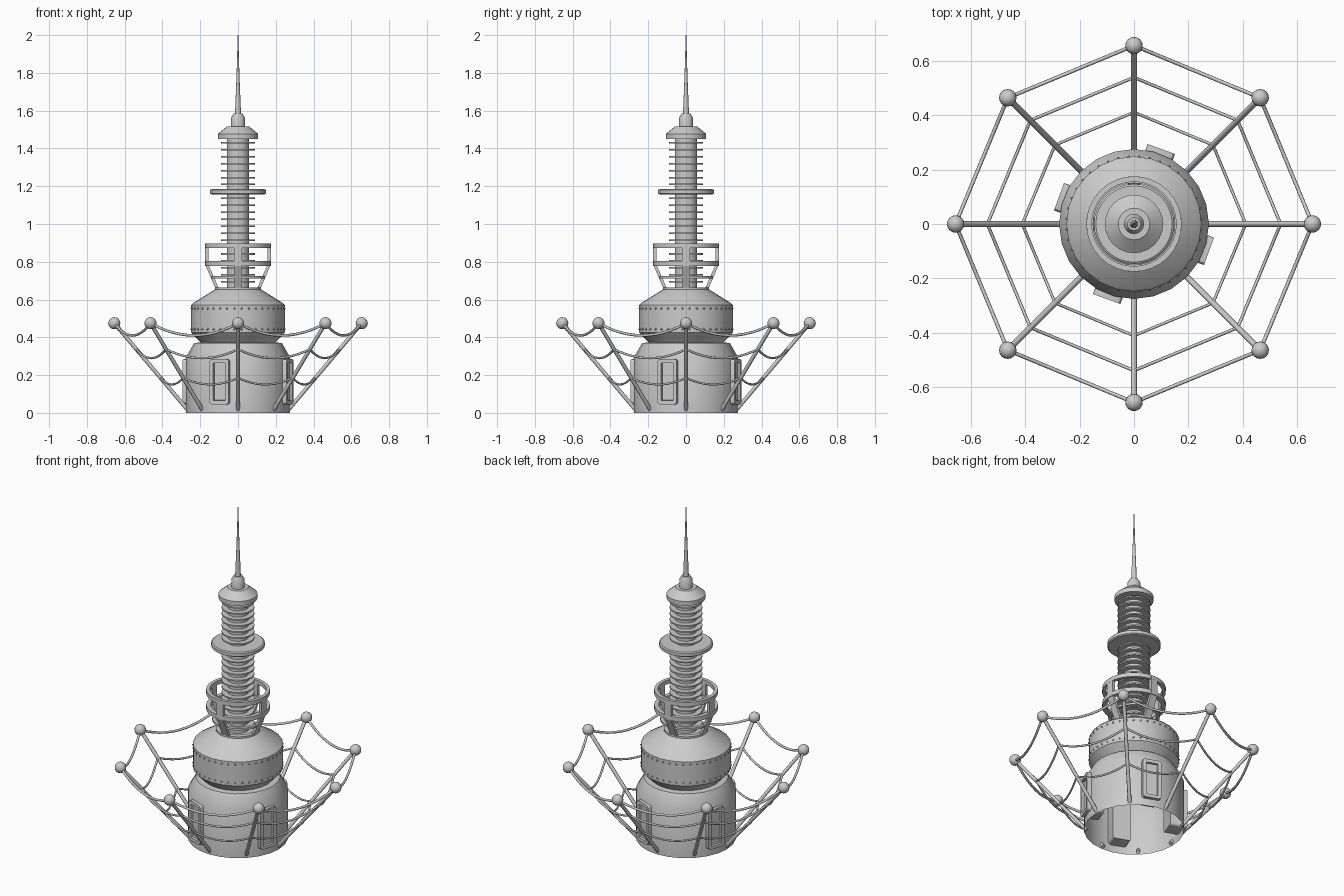
import bpy, bmesh
from math import sin, cos, pi, radians
from mathutils import Matrix, Vector

if "Cube" in bpy.data.objects:
    bpy.data.objects.remove(bpy.data.objects["Cube"])


def finish(name, bm, smooth=True):
    bmesh.ops.recalc_face_normals(bm, faces=bm.faces)
    me = bpy.data.meshes.new(name)
    bm.to_mesh(me)
    bm.free()
    ob = bpy.data.objects.new(name, me)
    bpy.context.collection.objects.link(ob)
    if smooth:
        bpy.ops.object.select_all(action='DESELECT')
        ob.select_set(True)
        bpy.context.view_layer.objects.active = ob
        bpy.ops.object.shade_smooth_by_angle(angle=radians(30))
    return ob


def lathe_into(bm, profile, n, closed=False):
    # Revolve (radius, z) points around z; radius 0 becomes a pole
    rings = []
    for r, z in profile:
        if r == 0:
            rings.append([bm.verts.new((0, 0, z))] * n)
        else:
            rings.append([bm.verts.new((r * cos(2 * pi * i / n), r * sin(2 * pi * i / n), z)) for i in range(n)])
    pairs = list(zip(rings, rings[1:]))
    if closed:
        pairs.append((rings[-1], rings[0]))
    for a, b in pairs:
        for i in range(n):
            j = (i + 1) % n
            vs = list(dict.fromkeys((a[i], a[j], b[j], b[i])))
            if len(vs) > 2:
                bm.faces.new(vs)


def lathe(name, profile, n=24, closed=False):
    bm = bmesh.new()
    lathe_into(bm, profile, n, closed)
    return finish(name, bm)


def tubes(name, paths, radius):
    cu = bpy.data.curves.new(name, 'CURVE')
    cu.dimensions = '3D'
    cu.bevel_depth = radius
    cu.bevel_resolution = 2
    cu.use_fill_caps = True
    for path in paths:
        sp = cu.splines.new('POLY')
        sp.points.add(len(path) - 1)
        for p, co in zip(sp.points, path):
            p.co = (*co, 1)
    ob = bpy.data.objects.new(name, cu)
    bpy.context.collection.objects.link(ob)


def polar(r, a, z):
    return Vector((r * cos(a), r * sin(a), z))


# Drums: open-bottomed base, undercut neck, upper drum and cone roof
lathe("base_drum", [(0.275, 0), (0.275, 0.295), (0.232, 0.37), (0.18, 0.375)])
lathe("upper_drum", [(0, 0.365), (0.19, 0.365), (0.243, 0.42), (0.248, 0.425), (0.248, 0.57),
                     (0.24, 0.58), (0.12, 0.655), (0, 0.655)])

# Rivets around the upper drum
bm = bmesh.new()
for z in (0.443, 0.553):
    for i in range(40):
        bmesh.ops.create_icosphere(bm, subdivisions=1, radius=0.006,
                                   matrix=Matrix.Translation(polar(0.247, 2 * pi * (i + .5) / 40, z)))
finish("drum_rivets", bm)

# Door panels with rounded corners and a recessed middle
bm = bmesh.new()
for k in range(4):
    part = bmesh.new()
    bmesh.ops.create_cube(part, size=1, matrix=Matrix.Diagonal((0.1, 0.107, 0.24, 1)))
    edges = [e for e in part.edges if abs((e.verts[0].co - e.verts[1].co).x) > 0.05]
    bmesh.ops.bevel(part, geom=edges, offset=0.015, segments=3, affect='EDGES', profile=0.5)
    part.normal_update()
    front = max(part.faces, key=lambda f: f.calc_center_median().x)
    bmesh.ops.inset_region(part, faces=[front], thickness=0.02)
    bmesh.ops.inset_region(part, faces=[front], thickness=0.003, depth=-0.012)
    part.transform(Matrix.Rotation(radians(-110 + 90 * k), 4, 'Z') @ Matrix.Translation((0.243, 0, 0.165)))
    tmp = bpy.data.meshes.new("tmp")
    part.to_mesh(tmp)
    part.free()
    bm.from_mesh(tmp)
    bpy.data.meshes.remove(tmp)
finish("door_panels", bm)

# Open cage: rings and four bent straps
for name, ro, ri, z0, z1 in (("cage_top_ring", 0.175, 0.155, 0.872, 0.897),
                             ("cage_middle_ring", 0.175, 0.15, 0.778, 0.803),
                             ("cage_lower_ring", 0.142, 0.122, 0.712, 0.724),
                             ("cage_foot_ring", 0.122, 0.095, 0.65, 0.664)):
    lathe(name, [(ro, z0), (ro, z1), (ri, z1), (ri, z0)], 32, True)
bm = bmesh.new()
for k in range(4):
    rot = Matrix.Rotation(k * pi / 2, 3, 'Z')
    prev = None
    for r, z in ((0.118, 0.655), (0.174, 0.785), (0.174, 0.89)):
        ring = [bm.verts.new(rot @ Vector(c)) for c in
                ((r, -0.022, z), (r, 0.022, z), (r - 0.018, 0.022, z), (r - 0.018, -0.022, z))]
        if prev:
            for i in range(4):
                j = (i + 1) % 4
                bm.faces.new((prev[i], prev[j], ring[j], ring[i]))
        else:
            bm.faces.new(ring)
        prev = ring
    bm.faces.new(prev)
finish("cage_straps", bm, False)

# Finned mast, collar, cap and spike
lathe("mast_column", [(0, 0.65), (0.059, 0.65), (0.059, 1.46), (0, 1.46)])
bm = bmesh.new()
for i in range(21):
    z = 1.43 - 0.0368 * i
    lathe_into(bm, [(0.05, z - 0.004), (0.09, z - 0.004), (0.09, z + 0.004), (0.05, z + 0.004)], 32, True)
finish("mast_fins", bm)
lathe("mast_collar", [(0, 1.157), (0.14, 1.157), (0.147, 1.162), (0.147, 1.18), (0.14, 1.185), (0, 1.185)], 32)
lathe("mast_cap", [(0, 1.45), (0.107, 1.45), (0.107, 1.477), (0.058, 1.517), (0, 1.517)])
lathe("spike_socket", [(0, 1.51), (0.037, 1.51), (0.037, 1.562), (0.024, 1.585), (0, 1.585)], 16)
lathe("spike", [(0, 1.58), (0.016, 1.58), (0.008, 1.78), (0.0015, 2.0), (0, 2.0)], 12)

# Eight raking arms with ball tips
angles = [i * pi / 4 for i in range(8)]
foot, tip = (0.262, 0.011), (0.655, 0.475)
tubes("arms", [[polar(foot[0], a, foot[1]), polar(tip[0], a, tip[1])] for a in angles], 0.0105)
bm = bmesh.new()
for a in angles:
    bmesh.ops.create_uvsphere(bm, u_segments=16, v_segments=10, radius=0.032,
                              matrix=Matrix.Translation(polar(tip[0], a, tip[1])))
finish("arm_tips", bm)

# Sagging wires strung between neighbouring arms
for name, r, sag, rad in (("outer_wires", 0.655, 0.065, 0.007), ("middle_wires", 0.538, 0.047, 0.006),
                          ("inner_wires", 0.41, 0.035, 0.0055)):
    z = foot[1] + (r - foot[0]) / (tip[0] - foot[0]) * (tip[1] - foot[1])
    paths = []
    for a in angles:
        p, q = polar(r, a, z), polar(r, a + pi / 4, z)
        paths.append([p.lerp(q, t / 12) - Vector((0, 0, sag * 4 * (t / 12) * (1 - t / 12))) for t in range(13)])
    tubes(name, paths, rad)
